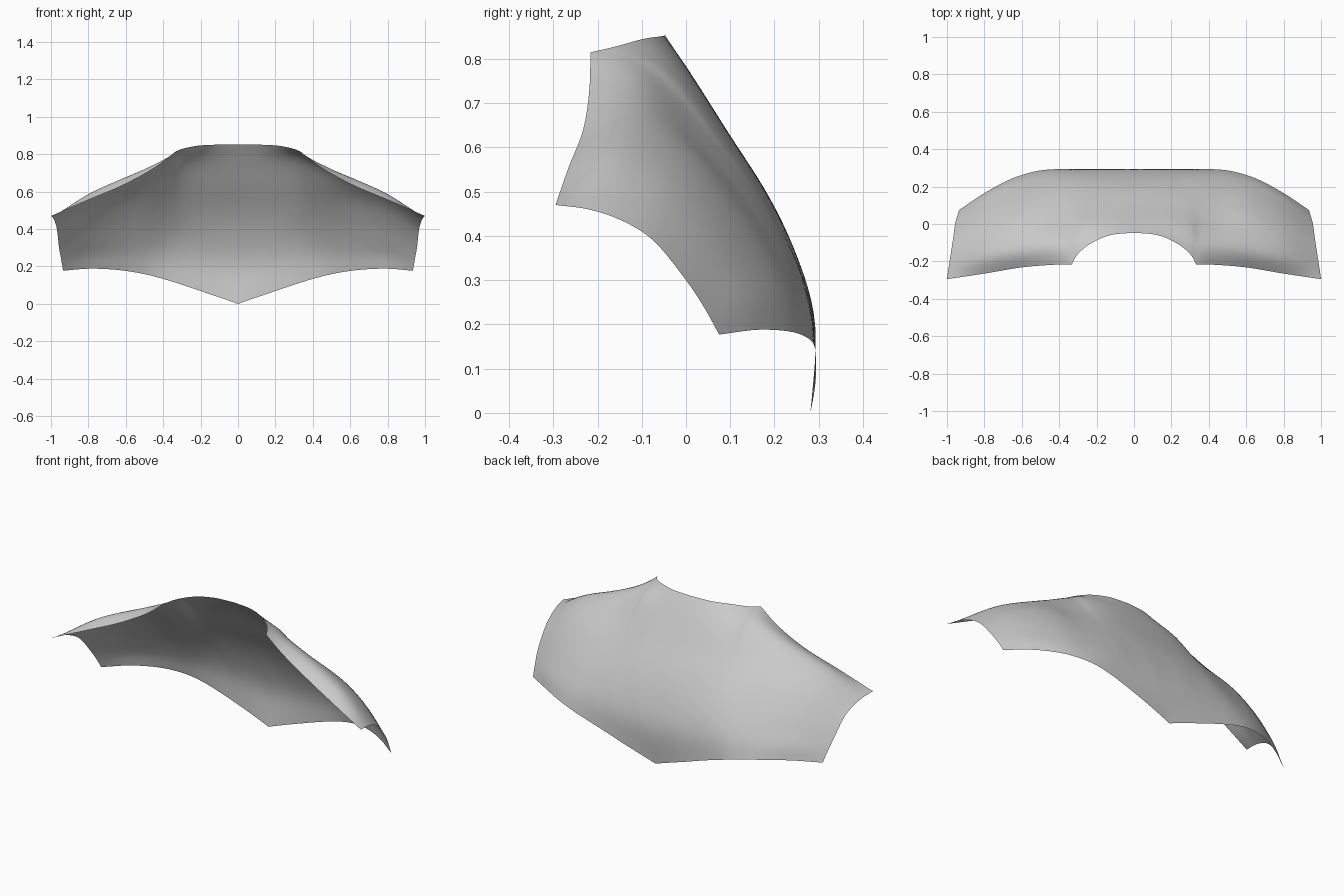
import bpy, bmesh
from mathutils import Vector

if "Cube" in bpy.data.objects:
    bpy.data.objects.remove(bpy.data.objects["Cube"])

# Half of the cape as vertical sections: (x at top, x at hem, [(y, z) from top edge to hem])
SECTIONS = [
    (0.0, 0.0, [(-.047, .853), (0, .785), (.1, .627), (.185, .495), (.247, .365), (.293, .2), (.281, 0)]),
    (.12, .10, [(-.058, .851), (0, .778), (.1, .623), (.187, .487), (.249, .36), (.291, .22), (.288, .035)]),
    (.22, .21, [(-.098, .845), (-.02, .783), (.094, .62), (.185, .48), (.249, .35), (.289, .22), (.293, .072)]),
    (.30, .32, [(-.16, .828), (-.06, .787), (.08, .614), (.177, .473), (.246, .35), (.285, .23), (.294, .109)]),
    (.333, .42, [(-.216, .815), (-.1, .785), (.063, .607), (.169, .465), (.241, .34), (.28, .24), (.293, .139)]),
    (.43, .52, [(-.218, .738), (-.12, .748), (.033, .602), (.15, .457), (.23, .325), (.267, .238), (.283, .163)]),
    (.60, .65, [(-.232, .642), (-.145, .678), (.01, .582), (.12, .446), (.195, .32), (.23, .245), (.244, .182)]),
    (.80, .80, [(-.265, .556), (-.18, .592), (-.06, .537), (.04, .43), (.11, .32), (.15, .25), (.165, .188)]),
    (1.0, .935, [(-.295, .47), (-.22, .46), (-.15, .437), (-.08, .395), (0, .3), (.04, .24), (.075, .177)]),
]
ROWS, STEPS, CORNER = 32, 5, 4


def spline(pts, steps):
    """Centripetal Catmull-Rom curve through pts."""
    p = [2 * pts[0] - pts[1]] + pts + [2 * pts[-1] - pts[-2]]
    out = []
    for i in range(1, len(p) - 2):
        a, b, c, d = p[i - 1:i + 3]
        t0 = 0
        t1 = t0 + (b - a).length ** .5
        t2 = t1 + (c - b).length ** .5
        t3 = t2 + (d - c).length ** .5
        for k in range(steps):
            t = t1 + (t2 - t1) * k / steps
            a1 = a.lerp(b, (t - t0) / (t1 - t0))
            a2 = b.lerp(c, (t - t1) / (t2 - t1))
            a3 = c.lerp(d, (t - t2) / (t3 - t2))
            b1 = a1.lerp(a2, (t - t0) / (t2 - t0))
            b2 = a2.lerp(a3, (t - t1) / (t3 - t1))
            out.append(b1.lerp(b2, (t - t1) / (t2 - t1)))
    return out + [pts[-1]]


def resample(pts, n):
    """n + 1 points evenly spaced along a polyline."""
    d = [0]
    for a, b in zip(pts, pts[1:]):
        d.append(d[-1] + (b - a).length)
    out, j = [], 0
    for k in range(n + 1):
        s = d[-1] * k / n
        while j < len(d) - 2 and d[j + 1] < s:
            j += 1
        out.append(pts[j].lerp(pts[j + 1], (s - d[j]) / (d[j + 1] - d[j])))
    return out


def loft_row(pts, r):
    """Row from spine to arm; the neck corner is sharp at the top edge and fades below it."""
    smooth = spline(pts, STEPS)
    sharp = spline(pts[:CORNER + 1], STEPS)[:-1] + spline(pts[CORNER:], STEPS)
    return [a.lerp(b, min(1, r / 4)) for a, b in zip(sharp, smooth)]


# Sections smoothed from top to hem, then lofted from the spine to the arm
columns = []
for x0, x1, yz in SECTIONS:
    n = len(yz) - 1
    pts = [Vector((x0 + (x1 - x0) * i / n, y, z)) for i, (y, z) in enumerate(yz)]
    columns.append(resample(spline(pts, 12), ROWS))
rows = [loft_row([c[r] for c in columns], r) for r in range(ROWS + 1)]

bm = bmesh.new()
grid = [[bm.verts.new(p) for p in row] for row in rows]
for r0, r1 in zip(grid, grid[1:]):
    for i in range(len(r0) - 1):
        bm.faces.new((r0[i], r0[i + 1], r1[i + 1], r1[i]))

# Mirror to the other side and weld along the spine
bmesh.ops.mirror(bm, geom=bm.verts[:] + bm.edges[:] + bm.faces[:], axis='X', merge_dist=1e-5)
bmesh.ops.remove_doubles(bm, verts=bm.verts, dist=1e-5)

# Relax the cloth slightly while keeping its edges
inner = [v for v in bm.verts if not v.is_boundary]
for _ in range(5):
    bmesh.ops.smooth_vert(bm, verts=inner, factor=.5, use_axis_x=True, use_axis_y=True, use_axis_z=True)

# Outside of the cape faces the back
bmesh.ops.recalc_face_normals(bm, faces=bm.faces)
if sum(f.normal.y * f.calc_area() for f in bm.faces) < 0:
    bmesh.ops.reverse_faces(bm, faces=bm.faces)
for f in bm.faces:
    f.smooth = True

mesh = bpy.data.meshes.new("shoulder_cape")
bm.to_mesh(mesh)
bm.free()
cape = bpy.data.objects.new("shoulder_cape", mesh)
bpy.context.collection.objects.link(cape)
